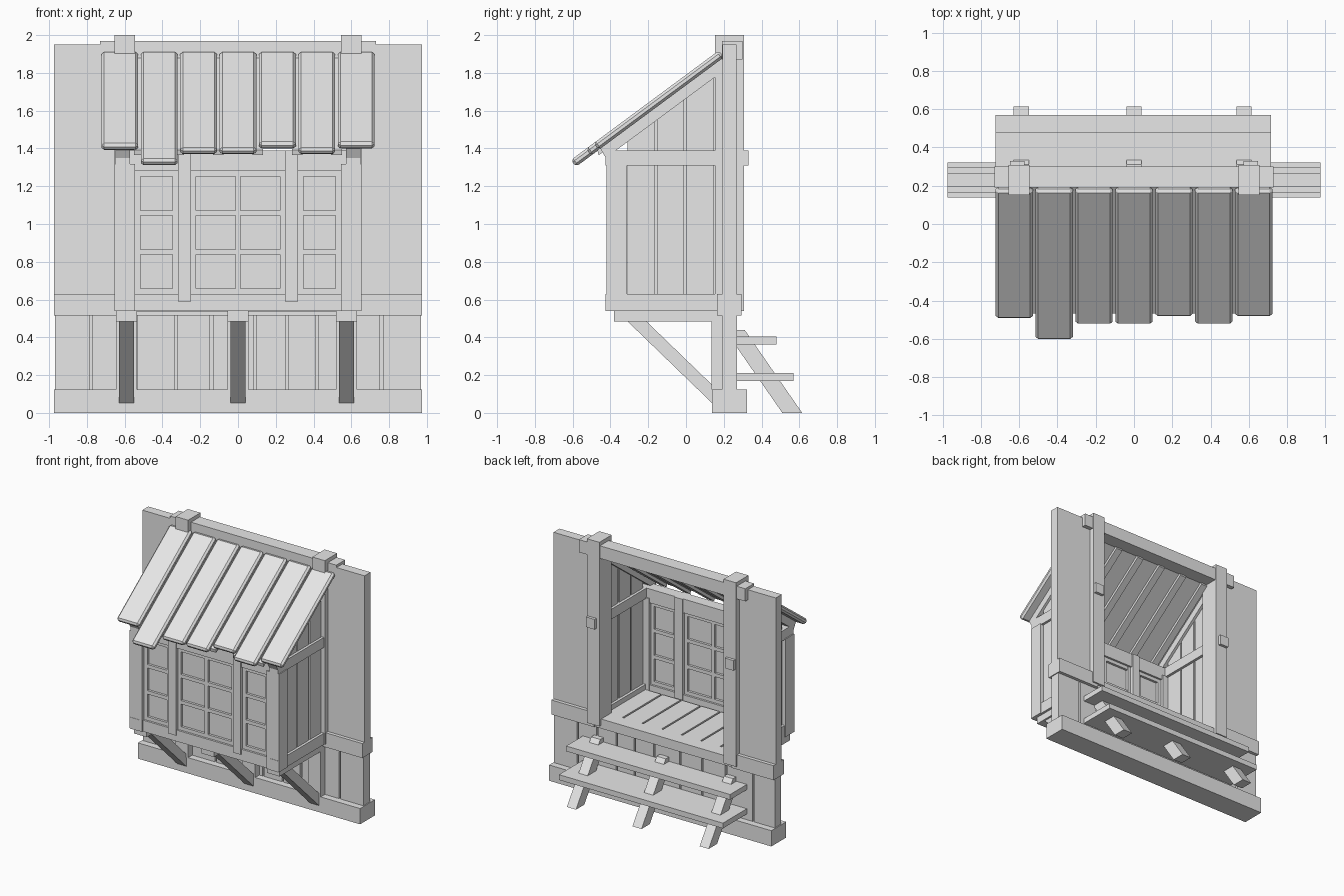
import bpy, bmesh

default_cube = bpy.data.objects.get("Cube")
if default_cube:
    bpy.data.objects.remove(default_cube, do_unlink=True)

wood = bpy.data.materials.new("plain_grey_wood")
wood.use_nodes = True
wood.diffuse_color = (0.8, 0.8, 0.8, 1)
wood.node_tree.nodes["Principled BSDF"].inputs["Base Color"].default_value = wood.diffuse_color

# Heights
base_top, joist_low, belt_low, sill_low = 0.125, 0.485, 0.515, 0.54
floor_top, sill_top, header_low, tie_low, header_top = 0.59, 0.63, 1.28, 1.31, 1.39
panel_top, ridge_top, post_top = 1.95, 1.97, 2

# Depths: centre lines of the wall and of the bay front, and where the bay meets the wall
wall_y, front_y, meet_y = 0.23, -0.367, 0.16
front_face, front_inner = front_y - 0.058, front_y + 0.058

# Widths
wall_half, post_out, post_in, ridge_half = 0.975, 0.655, 0.545, 0.73
post_x = (post_out + post_in) / 2
frame_x, gap, bar = 0.25, 0.007, 0.028
post_width, strut_width = post_out - post_in, 0.08


def prism(name, left, right, profile):
    """Extrude a (y, z) profile along x."""
    bm = bmesh.new()
    face = bm.faces.new([bm.verts.new((left, y, z)) for y, z in profile])
    out = bmesh.ops.extrude_face_region(bm, geom=[face])
    moved = [g for g in out["geom"] if isinstance(g, bmesh.types.BMVert)]
    bmesh.ops.translate(bm, verts=moved, vec=(right - left, 0, 0))
    bmesh.ops.recalc_face_normals(bm, faces=bm.faces)
    mesh = bpy.data.meshes.new(name)
    bm.to_mesh(mesh)
    bm.free()
    mesh.materials.append(wood)
    obj = bpy.data.objects.new(name, mesh)
    bpy.context.collection.objects.link(obj)
    return obj


def beam(name, left, right, near, far, low, high):
    """Straight beam between two depths."""
    return prism(name, left, right, [(near, low), (far, low), (far, high), (near, high)])


def layer(name, left, right, low, high, thick, centre=wall_y):
    """Upright piece centred on a wall's centre line."""
    return beam(name, left, right, centre - thick / 2, centre + thick / 2, low, high)


def slanted(name, left, right, start, end, shift):
    """Sloping piece whose second edge is the first one moved by shift."""
    (y, z), (end_y, end_z), (dy, dz) = start, end, shift
    return prism(name, left, right,
                 [(y, z), (end_y, end_z), (end_y + dy, end_z + dz), (y + dy, z + dz)])


def roof(y, drop=0):
    """Point on the underside of the roof boards, or below it."""
    return y, 1.734 + 0.74 * y - drop


# Wall: base beam, ridge beam and lower boards over a backing sheet
layer("base_beam", -wall_half, wall_half, 0, base_top, 0.185)
layer("middle_beam", -post_out, post_out, belt_low, floor_top, 0.11)
layer("ridge_beam", -ridge_half, ridge_half, 1.87, ridge_top, 0.11, wall_y + 0.015)
layer("lower_backing", -wall_half + gap, wall_half - gap, base_top, belt_low, 0.03)
grooves = [-wall_half, -0.78, -0.54, -0.33, -0.14, 0.09, 0.26, 0.42, 0.59, 0.76, wall_half]
for left, right in zip(grooves, grooves[1:]):
    layer("lower_board", left + gap, right - gap, base_top, belt_low + gap, strut_width)

# Parts mirrored on both sides
for side, s in (("left", 1), ("right", -1)):
    layer(side + "_wall_panel", s * post_x, s * wall_half, belt_low, panel_top, 0.075)
    layer(side + "_belt", s * post_x, s * wall_half, belt_low, sill_top, 0.13)
    layer(side + "_back_post", s * post_in, s * post_out, sill_low, post_top, 0.155)
    layer(side + "_corner_post", s * post_in, s * post_out, sill_low, tie_low + gap,
          post_width, front_y)
    layer(side + "_front_post", s * frame_x, s * (frame_x + 0.068), floor_top, header_top,
          post_width, front_y)
    inner, outer = s * (post_x - bar), s * (post_out - gap)
    beam(side + "_side_sill", inner, outer, front_face, meet_y, sill_low, sill_top)
    beam(side + "_tie_beam", inner, outer, front_face, wall_y + 0.1, tie_low, header_top)
    slanted(side + "_rafter", inner, outer, roof(front_face, 0.07), roof(wall_y - bar, 0.07),
            (-bar, 0.05))
    # Side boards rise to the slope of the roof
    board_width = (meet_y - front_inner) / 3
    for i in range(3):
        near = front_inner + i * board_width
        far = near + board_width - 2 * gap
        prism(side + "_side_board", s * (post_x - gap), s * (post_x + bar),
              [(near, floor_top), (far, floor_top), roof(far, bar), roof(near, bar)])
    prism(side + "_side_backing", s * post_x, s * (post_x + gap),
          [(front_inner, floor_top), (meet_y, floor_top),
           roof(meet_y, bar), roof(front_inner, bar)])

# Front of the bay: sill, header and glazed frames
layer("front_sill", -post_x, post_x, sill_low, sill_top, 0.09, front_y)
layer("front_header", -post_x, post_x, header_low, header_top, 0.09, front_y)


def window(name, left, right, columns, rows=3):
    layer(name + "_pane", left, right, sill_top, header_low, 0.02, front_y)
    for i in range(columns + 1):
        x = left + (right - left - bar) * i / columns
        layer(name + "_upright", x, x + bar, sill_top, header_low, 0.06, front_y)
    for i in range(rows + 1):
        z = sill_top + (header_low - sill_top - bar) * i / rows
        layer(name + "_crossbar", left, right, z, z + bar, 0.058, front_y)


window("right_window", -post_in, -frame_x - 0.068, 1)
window("middle_window", -frame_x, frame_x, 2)
window("left_window", frame_x + 0.068, post_in, 1)

# Floor boards
beam("floor_backing", -post_x, post_x, front_inner, meet_y, sill_low - gap, sill_low + gap)
floor_count = 7
floor_width = 2 * post_x / floor_count
for i in range(floor_count):
    x = i * floor_width - post_x
    beam("floor_board", x + gap, x + floor_width - gap, front_inner, wall_y, sill_low, floor_top)

# Floor joists, wall studs, braces and step stringers
for x in (-0.59, 0, 0.575):
    left, right = x - post_width / 2, x + post_width / 2
    beam("joist", left, right, -0.38, wall_y, joist_low, sill_low)
    beam("stud", left, right, 0.135, wall_y, base_top, joist_low)
    left, right = x - strut_width / 2, x + strut_width / 2
    slanted("brace", left, right, (-0.31, joist_low), (0.14, 0.05), (0.1, 0))
    slanted("stringer", left, right, (0.205, 0.44), (0.51, 0), (0.105, 0))

# Back steps
for name, far, top in (("upper_step", 0.48, 0.405), ("lower_step", 0.57, 0.212)):
    beam(name, -ridge_half + gap, ridge_half - 2 * gap, wall_y + 0.04, far, top - 0.042, top)

# Roof boards with uneven lower ends, and battens under the joints
eaves = [-0.5, -0.61, -0.53, -0.53, -0.49, -0.53, -0.49]
roof_width = 2 * ridge_half / len(eaves)
roof_end = wall_y - bar
for i, eave in enumerate(eaves):
    x = i * roof_width - ridge_half
    board = slanted("roof_board", x + gap, x + roof_width - gap, roof(eave + bar),
                    roof(roof_end), (-bar, 0.035))
    chamfer = board.modifiers.new("chamfer", "BEVEL")
    chamfer.width, chamfer.segments = 2 * gap, 1
    if i:
        slanted("roof_batten", x - bar, x + bar, roof(max(eaves) + bar, bar),
                roof(roof_end, bar), (-gap, bar))
